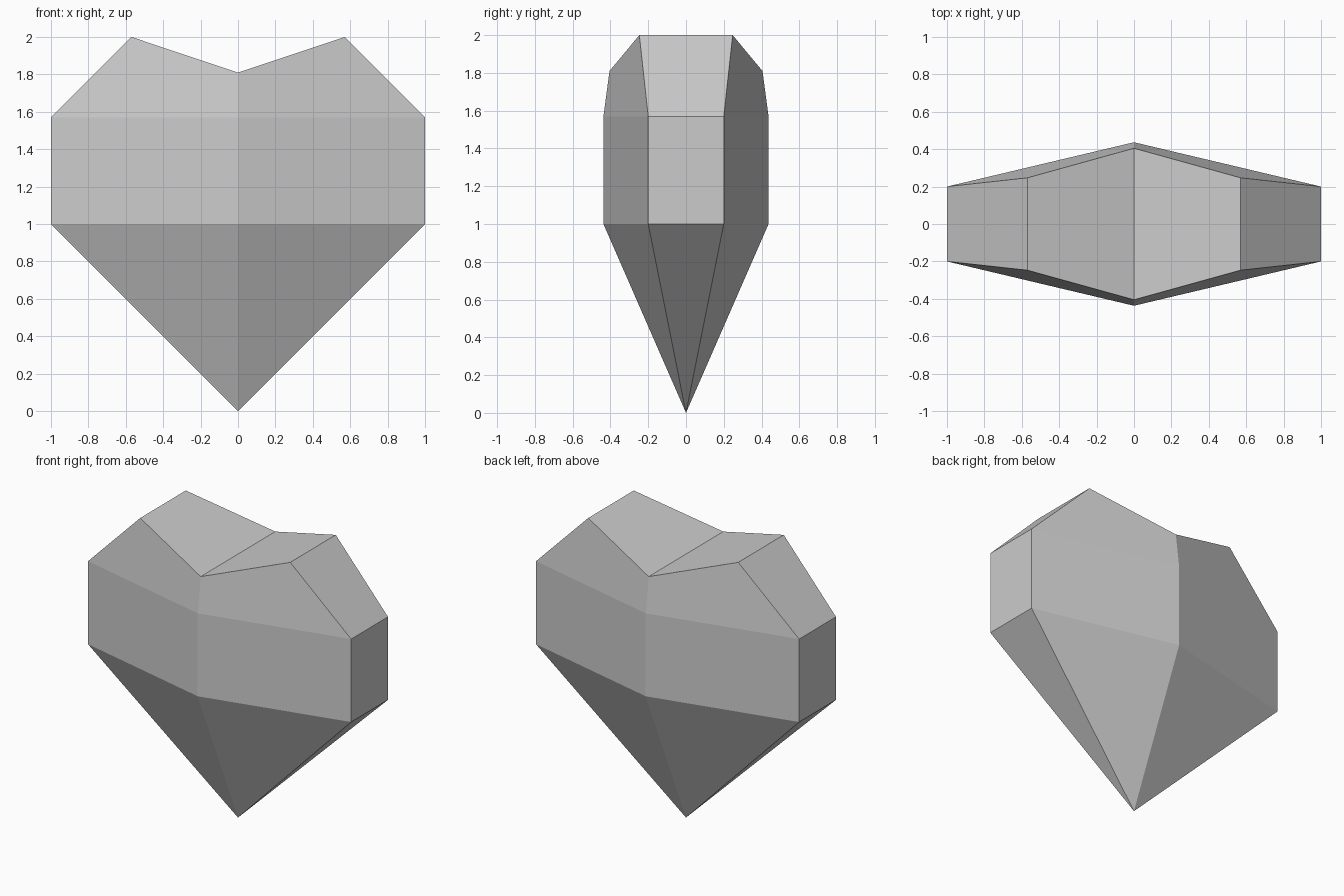
import bpy
import bmesh

default = bpy.data.objects.get("Cube")
if default:
    bpy.data.objects.remove(default, do_unlink=True)

# Plain grey stone
grey = bpy.data.materials.new("grey")
grey.use_nodes = True
colour = (0.6, 0.6, 0.6, 1)
grey.diffuse_color = colour
grey.node_tree.nodes["Principled BSDF"].inputs["Base Color"].default_value = colour

# Half outline: x, half thickness, z
points = {
    "low_side": (1, 0.2, 1),
    "high_side": (1, 0.2, 1.57),
    "lobe": (0.57, 0.247, 2),
    "notch": (0, 0.405, 1.81),
    "high_mid": (0, 0.437, 1.57),
    "low_mid": (0, 0.437, 1),
}

bm = bmesh.new()
tip = bm.verts.new((0, 0, 0))
front = {n: bm.verts.new((x, -y, z)) for n, (x, y, z) in points.items()}
back = {n: bm.verts.new((x, y, z)) for n, (x, y, z) in points.items()}

# Front and back facets
for side in (front, back):
    for names in (("low_mid", "low_side", "high_side", "high_mid"),
                  ("high_mid", "high_side", "lobe", "notch")):
        bm.faces.new([side[n] for n in names])
    bm.faces.new((tip, side["low_side"], side["low_mid"]))

# Rim strip joining front to back
rim = ("low_side", "high_side", "lobe", "notch")
for a, b in zip(rim, rim[1:]):
    bm.faces.new((front[a], back[a], back[b], front[b]))
bm.faces.new((tip, back["low_side"], front["low_side"]))

# Mirror into the whole heart
half = bm.verts[:] + bm.edges[:] + bm.faces[:]
bmesh.ops.mirror(bm, geom=half, axis="X", merge_dist=0.001)
bmesh.ops.remove_doubles(bm, verts=bm.verts[:], dist=0.001)
bmesh.ops.recalc_face_normals(bm, faces=bm.faces[:])

mesh = bpy.data.meshes.new("faceted_heart")
bm.to_mesh(mesh)
bm.free()
mesh.materials.append(grey)
heart = bpy.data.objects.new("faceted_heart", mesh)
bpy.context.collection.objects.link(heart)
